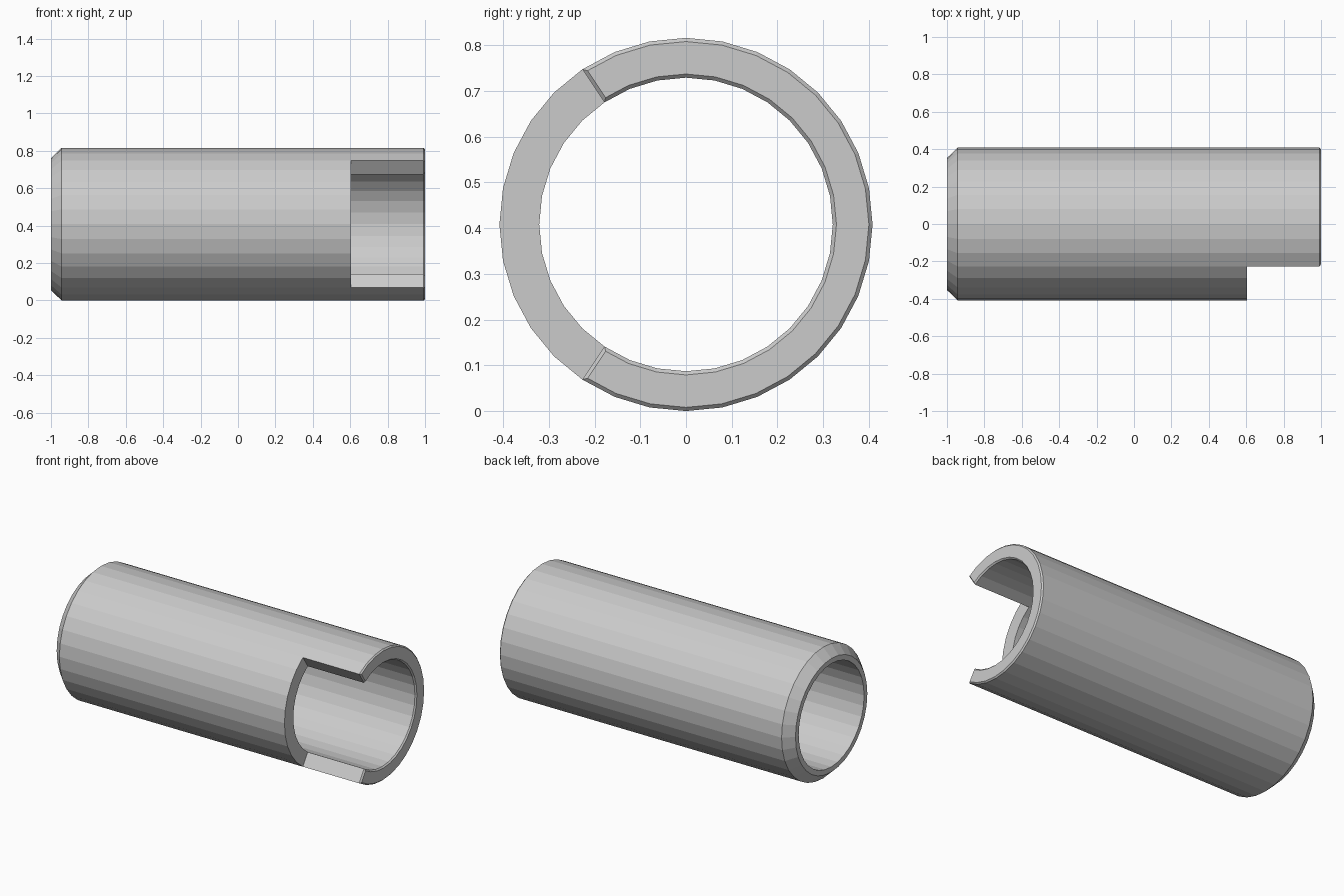
import bpy, bmesh, math

if "Cube" in bpy.data.objects:
    bpy.data.objects.remove(bpy.data.objects["Cube"])

SIDES = 32
R_OUT, R_IN, R_CHAMFER = 0.408, 0.321, 0.353
SLOT_X = 0.605
SLOT = range(3, 13)          # facets left open on the front (-y) side

bm = bmesh.new()
cache = {}


def vert(x, r, i):
    key = (x, r, i % SIDES)
    if key not in cache:
        a = 2 * math.pi * i / SIDES
        cache[key] = bm.verts.new((x, -r * math.sin(a), R_OUT + r * math.cos(a)))
    return cache[key]


# Wall sections (x, radius): full length, and cut short at the slot
short = [(-1, R_IN), (-1, R_CHAMFER), (-0.943, R_OUT), (SLOT_X, R_OUT), (SLOT_X, R_IN)]
full = short[:4] + [(1, R_OUT), (1, R_IN), (SLOT_X, R_IN)]

# Tube facets
for i in range(SIDES):
    section = short if i in SLOT else full
    for p, q in zip(section, section[1:] + section[:1]):
        bm.faces.new((vert(*p, i), vert(*q, i), vert(*q, i + 1), vert(*p, i + 1)))

# Radial side walls of the slot
for i in (SLOT.start, SLOT.stop):
    bm.faces.new([vert(*p, i) for p in full[3:]])

bmesh.ops.recalc_face_normals(bm, faces=bm.faces[:])

# Fine chamfer around the slotted end face
def at_end(item):
    return all(v.co.x > 0.999 for v in item.verts)


rim = [e for e in bm.edges if at_end(e) and not all(at_end(f) for f in e.link_faces)]
bmesh.ops.bevel(bm, geom=rim, offset=0.008, offset_type='OFFSET', segments=1,
                profile=0.5, affect='EDGES', clamp_overlap=True)

mesh = bpy.data.meshes.new("slotted_tube")
bm.to_mesh(mesh)
bm.free()
tube = bpy.data.objects.new("slotted_tube", mesh)
bpy.context.collection.objects.link(tube)
